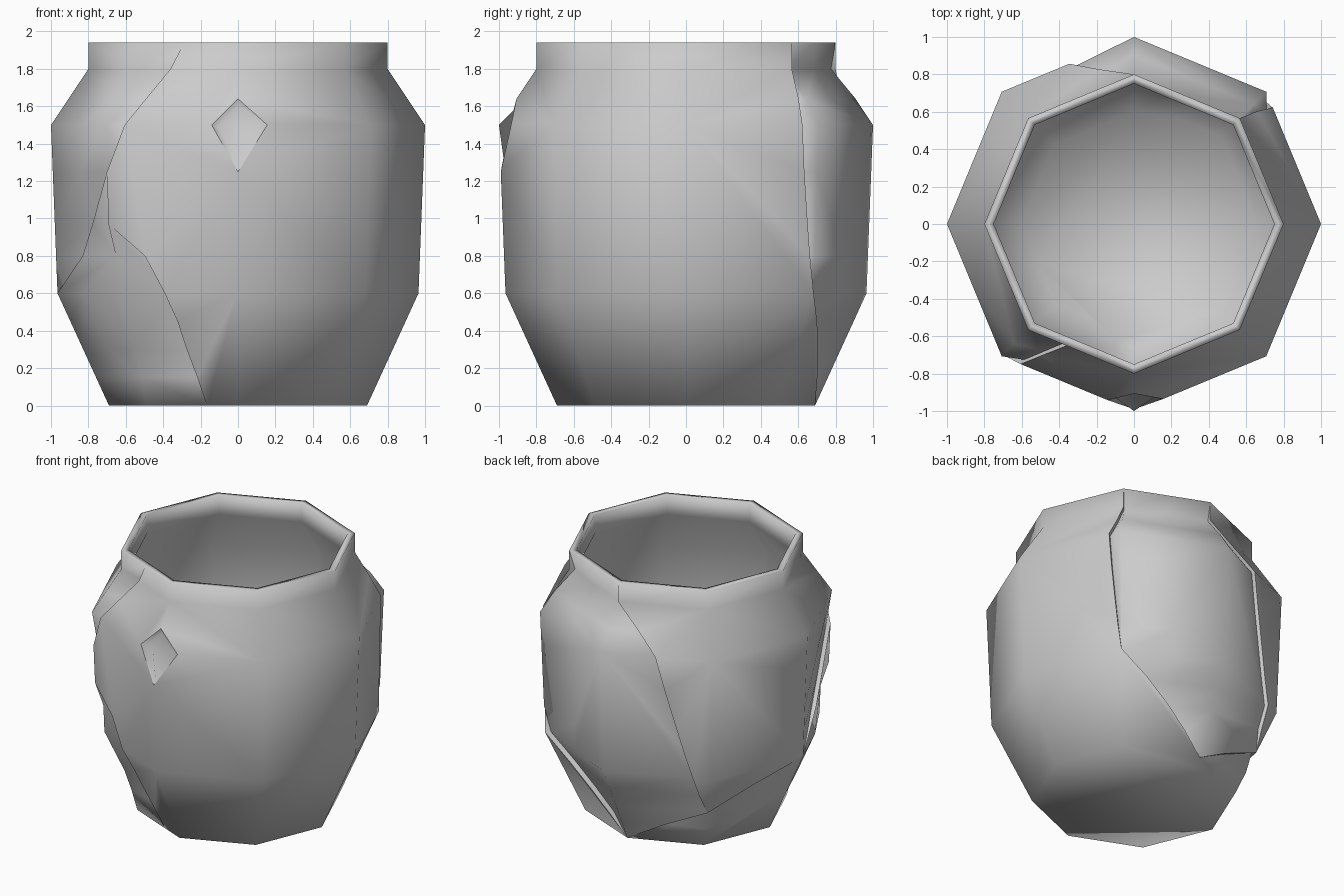
import bpy, bmesh
from math import cos, sin, radians, pi
from mathutils import Vector

cube = bpy.data.objects.get("Cube")
if cube:
    bpy.data.objects.remove(cube)

# Outer silhouette as height and corner radius
PROFILE = [(0, .69), (.6, .965), (1.5, 1), (1.8, .8), (1.94, .8)]
LEVELS = [0, .15, .3, .45, .6, .8, .97, 1.25, 1.5, 1.64, 1.8, 1.94]
# Inner wall from the rim to the floor: name, radius, height
INNER = [("lip", .75, 1.94), ("neck", .75, 1.8), ("belly", .95, 1.5),
         ("lower", .91, .6), ("floor", .66, .05)]
COLUMNS = sorted([i * 22.5 for i in range(16)] + [40, 261.5, 279.5])
FLAT, CORNER = 247.5, 225

# Cracks: depth and path of (column, level, actual angle); the left bank sinks
side_crack = [(180, .6, 180), (202.5, .8, 202.5), (202.5, .97, 212),
              (CORNER, 1.25, 225), (FLAT, 1.5, 231), (FLAT, 1.64, 235),
              (FLAT, 1.8, 241), (FLAT, 1.94, 247)]
base_crack = [(180 - 22.5 * i, .6 - .15 * i, 180 - 22.5 * i) for i in range(5)]
back_crack = [(135, .3, 135), (112.5, .45, 131), (112.5, .6, 128),
              (112.5, .8, 124), (112.5, .97, 121), (112.5, 1.25, 116),
              (112.5, 1.5, 112), (112.5, 1.64, 103), (90, 1.8, 90), (90, 1.94, 90)]
left_crack = [(45, 1.94, 45), (45, 1.8, 45), (40, 1.64, 42.5), (40, 1.5, 40),
              (40, 1.25, 41), (40, .97, 42.5), (40, .8, 43.5), (45, .6, 45),
              (67.5, .45, 56), (67.5, .3, 67.5), (67.5, .15, 79), (90, 0, 90)]
chip_edge = [(FLAT, 0, 255), (FLAT, .15, 252), (FLAT, .3, 249), (FLAT, .45, 247),
             (FLAT, .6, 244), (FLAT, .8, 237), (CORNER, .97, 225)]
CRACKS = [(.03, side_crack), (.03, base_crack), (.025, back_crack),
          (.04, left_crack), (.07, chip_edge)]


def key(column, level):
    return (column, round(level, 2))


def radius_at(z):
    for (z0, r0), (z1, r1) in zip(PROFILE, PROFILE[1:]):
        if z <= z1:
            return r0 + (r1 - r0) * (z - z0) / (z1 - z0)


def on_octagon(angle, radius, z):
    reach = radius * cos(pi / 8) / cos(radians(angle % 45 - 22.5))
    return Vector((reach * cos(radians(angle)), reach * sin(radians(angle)), z))


def sink(vert, depth):
    vert.co -= Vector((vert.co.x, vert.co.y, 0)).normalized() * depth


bm = bmesh.new()
tag = bm.verts.layers.int.new("step")
slide = {key(c, z): a for _, path in CRACKS for c, z, a in path}
grid = {}

# Shell of the pot, outside and inside, thicker behind the broken foot
for c in COLUMNS:
    for z in LEVELS:
        angle = slide.get(key(c, z), c)
        grid[key(c, z)] = bm.verts.new(on_octagon(angle, radius_at(z), z))
    for name, r, z in INNER:
        if name == "floor" and 90 <= c <= FLAT:
            r -= .06
        if name == "lower" and CORNER <= c <= FLAT:
            r -= .1
        grid[(c, name)] = bm.verts.new(on_octagon(c, r, z))

rows = LEVELS + [name for name, _, _ in INNER]
bottom = bm.verts.new((0, 0, 0))
floor = bm.verts.new((0, 0, .05))
for c, d in zip(COLUMNS, COLUMNS[1:] + COLUMNS[:1]):
    for low, high in zip(rows, rows[1:]):
        bm.faces.new([grid[(c, low)], grid[(d, low)], grid[(d, high)], grid[(c, high)]])
    bm.faces.new([grid[(d, 0)], grid[(c, 0)], bottom])
    bm.faces.new([grid[(c, "floor")], grid[(d, "floor")], floor])

# Diamond shaped pit on the front with a raised point in the middle
diamond = [grid[k] for k in ((270, 1.25), (279.5, 1.5), (270, 1.64), (261.5, 1.5))]
corners = [v.co.copy() for v in diamond]
for a, b in zip(diamond, diamond[1:] + diamond[:1]):
    bmesh.ops.connect_verts(bm, verts=[a, b])
centre = grid[(270, 1.5)]
tip = centre.co.copy()
bmesh.ops.inset_region(bm, faces=list(centre.link_faces), thickness=.025, depth=-.035)
centre.co = tip
for e in bm.edges:
    if all(any((v.co - p).length < .001 for p in corners) for v in e.verts):
        e.smooth = False


def open_crack(depth, path):
    """Split the shell along a path, sink the left bank and wall the gap."""
    keys = [key(c, z) for c, z, _ in path]
    verts = [grid[k] for k in keys]
    for v in bm.verts:
        v[tag] = -1
    for i, v in enumerate(verts):
        v[tag] = i
    for a, b in zip(verts, verts[1:]):
        bmesh.ops.connect_verts(bm, verts=[a, b])
    edges = [bm.edges.get((a, b)) for a, b in zip(verts, verts[1:])]
    bmesh.ops.split_edges(bm, edges=edges)
    left, right = {}, {}
    for e in bm.edges:
        if len(e.link_faces) == 1:
            loop = e.link_loops[0]
            a, b = loop.vert, loop.link_loop_next.vert
            bank = left if a[tag] < b[tag] else right
            bank[a[tag]], bank[b[tag]] = a, b
    for i, v in left.items():
        if right[i] != v:
            sink(v, depth)
    for i in range(len(keys) - 1):
        ring = []
        for v in (left[i + 1], left[i], right[i], right[i + 1]):
            if v not in ring:
                ring.append(v)
        wall = bm.faces.new(ring)
        for e in wall.edges:
            if e.verts[0][tag] != e.verts[1][tag]:
                e.smooth = False
    for i, k in enumerate(keys):
        grid[k] = right[i]


for depth, path in CRACKS:
    open_crack(depth, path)

# Hollow of the large chip, fading out towards the base
for z in LEVELS:
    if z < .97:
        sink(grid[(CORNER, z)], min(.05, z * .2))

# Merge flat panels so the smooth shading runs over broad faces
bmesh.ops.dissolve_limit(bm, angle_limit=radians(1), verts=bm.verts[:],
                         edges=bm.edges[:], delimit={'SHARP'})
for f in bm.faces:
    f.smooth = True
bm.verts.layers.int.remove(tag)

mesh = bpy.data.meshes.new("cracked_pot")
bm.to_mesh(mesh)
bm.free()
pot = bpy.data.objects.new("cracked_pot", mesh)
bpy.context.collection.objects.link(pot)

# Plain grey clay
clay = bpy.data.materials.new("grey_clay")
clay.use_nodes = True
colour = (.6, .6, .6, 1)
clay.diffuse_color = colour
for node in clay.node_tree.nodes:
    if node.type == 'BSDF_PRINCIPLED':
        node.inputs["Base Color"].default_value = colour
mesh.materials.append(clay)
